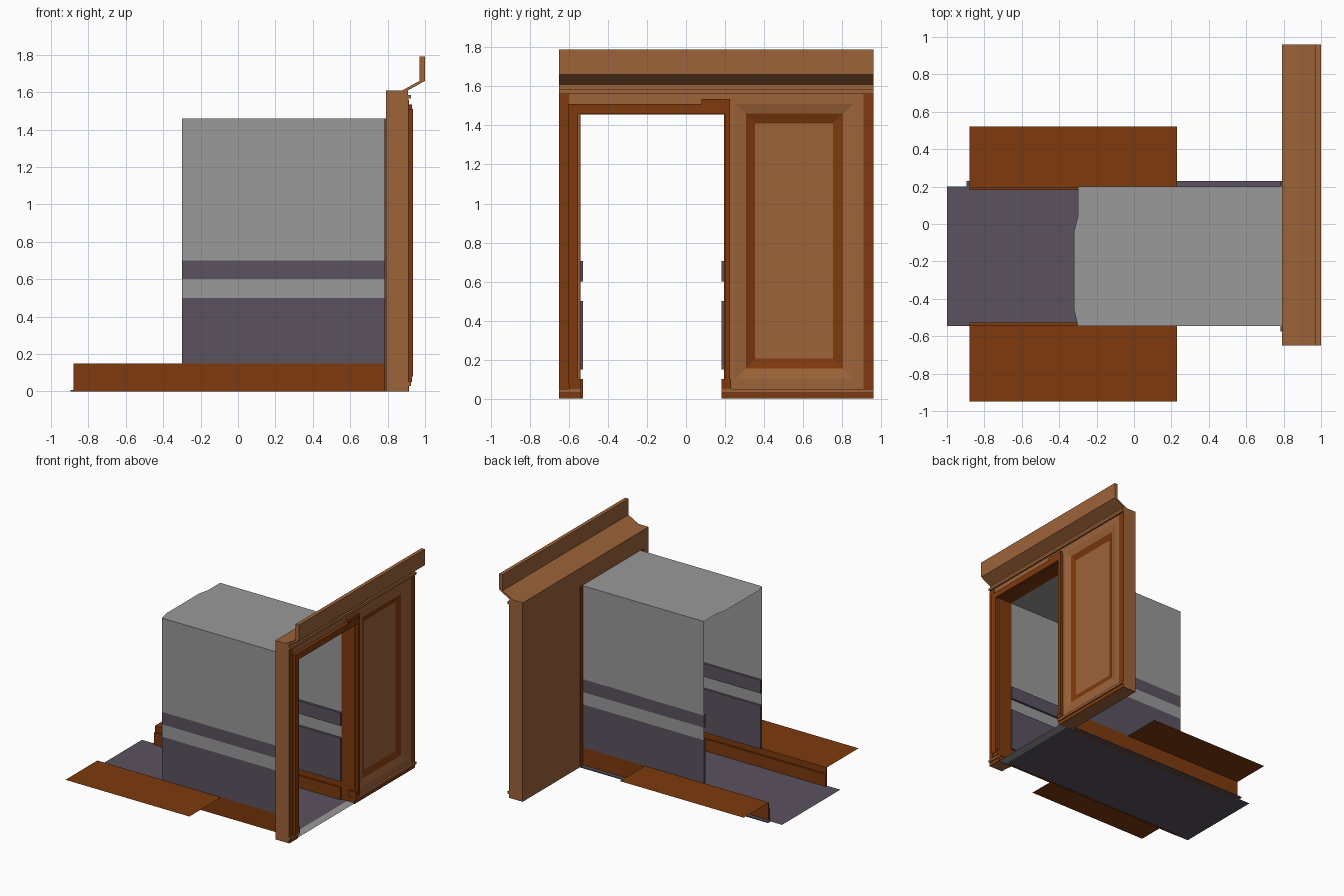
import bpy, bmesh
from mathutils import Vector

cube = bpy.data.objects.get("Cube")
if cube:
    bpy.data.objects.remove(cube, do_unlink=True)


def material(name, r, g, b):
    m = bpy.data.materials.new(name)
    m.use_nodes = True
    m.diffuse_color = (r, g, b, 1)
    bsdf = m.node_tree.nodes["Principled BSDF"]
    bsdf.inputs["Base Color"].default_value = (r, g, b, 1)
    bsdf.inputs["Roughness"].default_value = 0.8
    return m


TAN = material("light wood", 0.34, 0.126, 0.042)
BROWN = material("dark wood", 0.21, 0.041, 0.004)
GRAY = material("gray plaster", 0.32, 0.32, 0.32)
PURPLE = material("dusky purple", 0.105, 0.084, 0.118)


def finish(bm, name, *mats):
    mesh = bpy.data.meshes.new(name)
    bm.to_mesh(mesh)
    bm.free()
    for m in mats:
        mesh.materials.append(m)
    ob = bpy.data.objects.new(name, mesh)
    bpy.context.collection.objects.link(ob)
    return ob


def box_mesh(x, y, z):
    bm = bmesh.new()
    bmesh.ops.create_cube(bm, size=1)
    for v in bm.verts:
        v.co = Vector([r[0] if c < 0 else r[1] for c, r in zip(v.co, (x, y, z))])
    return bm


def box(name, mat, x, y, z):
    return finish(box_mesh(x, sorted(y), z), name, mat)


def sheet(name, mat, points):
    bm = bmesh.new()
    bm.faces.new([bm.verts.new(p) for p in points])
    return finish(bm, name, mat)


def floor_sheet(name, mat, x, y, z):
    return sheet(name, mat, [(x[0], y[0], z), (x[1], y[0], z),
                             (x[1], y[1], z), (x[0], y[1], z)])


# Main dimensions
MID, HALF = -0.1725, 0.3725       # passage centre and half width in y
BACK, FACE = 0.79, 0.91           # thickness of the entrance wall in x
END, SKIRT_END = -0.30, -0.88
W0, W1 = -0.65, 0.96              # extent of the entrance wall in y
OPEN_TOP = 1.46

# Passage floor, threshold and ceiling
floor_sheet("floor", PURPLE, (-1, 0.84), (MID - HALF, MID + HALF), 0.002)
floor_sheet("threshold", GRAY, (0.84, FACE), (MID - HALF, MID + HALF), 0.002)
box("floor_edge_strip", PURPLE, (-0.895, BACK), (0.2, 0.23), (0, 0.008))
outline = [(BACK, 0.2), (END, 0.2), (END, 0.04), (-0.32, -0.04),
           (-0.32, -0.46), (END, -0.545), (BACK, -0.545)]
sheet("ceiling", GRAY, [(x, y, OPEN_TOP) for x, y in outline])

# Passage sides, mirrored about the passage centre
for s, side, reach in ((1, "left", 0.52), (-1, "right", -0.95)):
    y = MID + s * HALF
    inner = y - s * 0.018
    for part, z0, z1 in (("upper_wall", 0.7, OPEN_TOP), ("middle_wall", 0.5, 0.6)):
        sheet(f"{side}_{part}", GRAY, [(END, y, z0), (BACK, y, z0),
                                       (BACK, y, z1), (END, y, z1)])
    for part, z0, z1 in (("low_panel", 0.15, 0.5), ("rail_panel", 0.6, 0.705)):
        box(f"{side}_{part}", PURPLE, (END, BACK), (inner, y), (z0, z1))
    box(f"{side}_skirting", BROWN, (SKIRT_END, BACK), (inner, y), (0, 0.1))
    box(f"{side}_skirting_cap", BROWN, (SKIRT_END, BACK), (y - s * 0.004, y), (0.1, 0.15))
    floor_sheet(f"{side}_ledge", BROWN, (SKIRT_END, 0.23), sorted((y, reach)), 0.15)

# Entrance wall: narrow pier and header
box("narrow_pier", TAN, (BACK, FACE), (W0, MID - HALF), (0, 1.56))
box("header", TAN, (BACK, FACE), (MID - HALF, MID + HALF), (OPEN_TOP, 1.56))

# Wide pier with a stepped, recessed panel
bm = box_mesh((BACK, FACE), (0.2, W1), (0, 1.56))
panel = max(bm.faces, key=lambda f: f.calc_center_median().x)
steps = [(0.252, 0.86, 0.10, 1.51, FACE),
         (0.308, 0.805, 0.154, 1.46, 0.897),
         (0.354, 0.754, 0.205, 1.41, 0.882)]
for i, (y0, y1, z0, z1, x) in enumerate(steps):
    c = panel.calc_center_median()
    ring = bmesh.ops.inset_region(bm, faces=[panel], thickness=0.01)["faces"]
    for v in panel.verts:
        v.co = Vector((x, y0 if v.co.y < c.y else y1, z0 if v.co.z < c.z else z1))
    for f in ring:
        f.material_index = 1 if i == 2 else 0
panel.material_index = 0
finish(bm, "panelled_pier", TAN, BROWN)

# Cornice swept along the wall top
profile = [(BACK, 1.56), (FACE, 1.56), (FACE, 1.61), (1.0, 1.66), (1.0, 1.79),
           (0.97, 1.79), (0.97, 1.66), (0.88, 1.61), (BACK, 1.61)]
bm = bmesh.new()
cap = bm.faces.new([bm.verts.new((x, W0, z)) for x, z in profile])
ext = bmesh.ops.extrude_face_region(bm, geom=[cap], use_keep_orig=True)["geom"]
for v in ext:
    if isinstance(v, bmesh.types.BMVert):
        v.co.y = W1
bmesh.ops.recalc_face_normals(bm, faces=bm.faces)
finish(bm, "cornice", TAN)

# Horizontal mouldings and plinths on the wall face
box("top_moulding", TAN, (FACE, 0.925), (W0, W1), (1.565, 1.585))
for side, y in (("right", (W0, -0.537)), ("left", (0.182, W1))):
    box(f"{side}_bottom_moulding", TAN, (FACE, 0.925), y, (0.03, 0.05))
    box(f"{side}_plinth", BROWN, (FACE, 0.914), y, (0, 0.03))
for side, y in (("right", (-0.6, -0.537)), ("left", (0.182, 0.23))):
    box(f"{side}_trim_foot", BROWN, (0.86, 0.93), y, (0.05, 0.1))

# Dark vertical borders at the wall ends
for side, y in (("right", (W0, -0.6)), ("left", (0.91, W1))):
    box(f"{side}_border", BROWN, (FACE, 0.914), y, (0.05, 1.56))

# Door trim around the opening, with dark reveals
box("right_trim", BROWN, (FACE, 0.935), (-0.603, -0.553), (0.08, 1.51))
box("left_trim", BROWN, (FACE, 0.935), (0.2, 0.226), (0.08, 1.51))
box("top_trim", BROWN, (FACE, 0.935), (-0.553, 0.2), (OPEN_TOP, 1.51))
box("latch_box", BROWN, (FACE, 0.93), (0.08, 0.225), (1.47, 1.535))
for s, side in ((1, "left"), (-1, "right")):
    y = MID + s * HALF
    box(f"{side}_reveal", BROWN, (BACK, FACE), (y - s * 0.004, y), (0, OPEN_TOP))
    box(f"{side}_back_trim", BROWN, (0.784, BACK), (y, y + s * 0.03), (0, OPEN_TOP))
box("top_reveal", BROWN, (BACK, FACE), (MID - HALF, MID + HALF), (1.456, OPEN_TOP))
